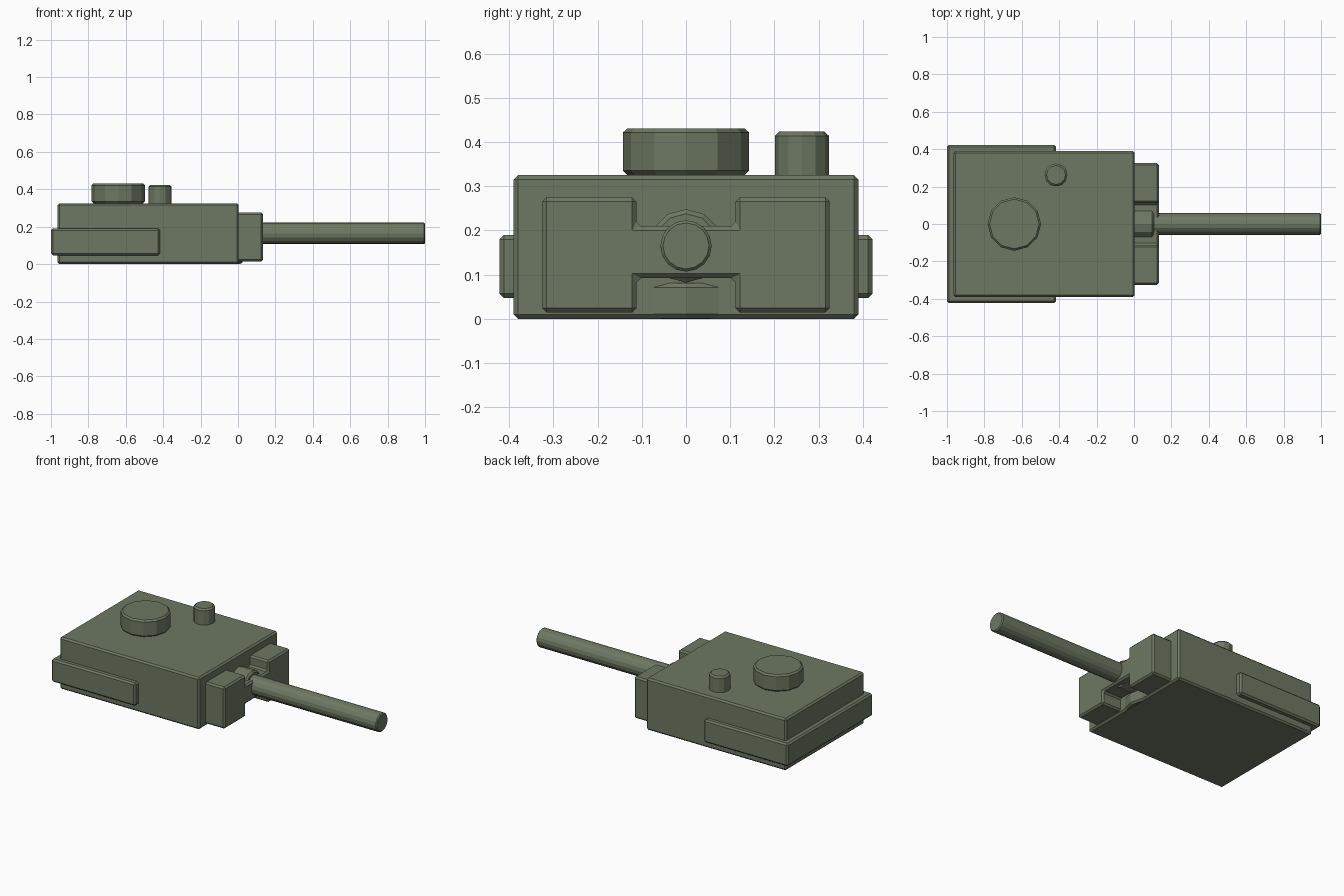
import bpy, bmesh
from math import pi

if "Cube" in bpy.data.objects:
    bpy.data.objects.remove(bpy.data.objects["Cube"])

green = bpy.data.materials.new("olive_paint")
green.diffuse_color = (0.155, 0.19, 0.125, 1)
green.use_nodes = True
green.node_tree.nodes["Principled BSDF"].inputs["Base Color"].default_value = green.diffuse_color


def finish(o, bevel):
    o.data.materials.append(green)
    m = o.modifiers.new("edge_bevel", 'BEVEL')
    m.width = bevel
    m.segments = 1
    m.limit_method = 'ANGLE'
    m.angle_limit = 0.7
    return o


def box(name, x, y, z, bevel=0.01):
    bpy.ops.mesh.primitive_cube_add(size=1, location=(sum(x) / 2, sum(y) / 2, sum(z) / 2))
    o = bpy.context.object
    o.name = name
    o.scale = (x[1] - x[0], y[1] - y[0], z[1] - z[0])
    bpy.ops.object.transform_apply(location=False, rotation=False, scale=True)
    return finish(o, bevel)


def cylinder(name, centre, radius, length, sides=12, along_x=False, bevel=0.01):
    bpy.ops.mesh.primitive_cylinder_add(vertices=sides, radius=radius, depth=length, location=centre,
                                        rotation=(0, pi / 2 if along_x else 0, 0))
    o = bpy.context.object
    o.name = name
    return finish(o, bevel)


def extrude_x(name, profile, x0, x1, bevel=0.01):
    """Extrude a (y, z) outline along x."""
    bm = bmesh.new()
    face = bm.faces.new([bm.verts.new((x0, y, z)) for y, z in profile])
    new = bmesh.ops.extrude_face_region(bm, geom=[face])["geom"]
    bmesh.ops.translate(bm, vec=(x1 - x0, 0, 0),
                        verts=[v for v in new if isinstance(v, bmesh.types.BMVert)])
    bmesh.ops.recalc_face_normals(bm, faces=bm.faces)
    me = bpy.data.meshes.new(name)
    bm.to_mesh(me)
    bm.free()
    o = bpy.data.objects.new(name, me)
    bpy.context.collection.objects.link(o)
    return finish(o, bevel)


# Main housing and the wider band around its rear
box("turret_body", (-0.965, 0.004), (-0.39, 0.39), (0, 0.325))
box("rear_stowage_band", (-1.0, -0.417), (-0.422, 0.422), (0.047, 0.19))

# Turning ring, just breaking through the front wall
cylinder("turning_ring", (-0.31, 0, 0.041), 0.334, 0.08)

# Roof hatch and vent
cylinder("roof_hatch", (-0.64, 0, 0.378), 0.143, 0.106)
cylinder("roof_vent", (-0.417, 0.262, 0.362), 0.061, 0.124)

# H-shaped mantlet, notched above and below the gun
half = [(0.112, 0.092), (0.112, 0.014), (0.325, 0.014), (0.325, 0.275), (0.112, 0.275), (0.112, 0.21)]
outline = half + [(-y, z) for y, z in reversed(half)]
extrude_x("gun_mantlet", outline, -0.01, 0.134)

# Gun collar and barrel
cylinder("gun_collar", (0.048, 0, 0.165), 0.083, 0.116, 12, True)
cylinder("gun_barrel", (0.52, 0, 0.165), 0.058, 0.96, 16, True, 0.006)
